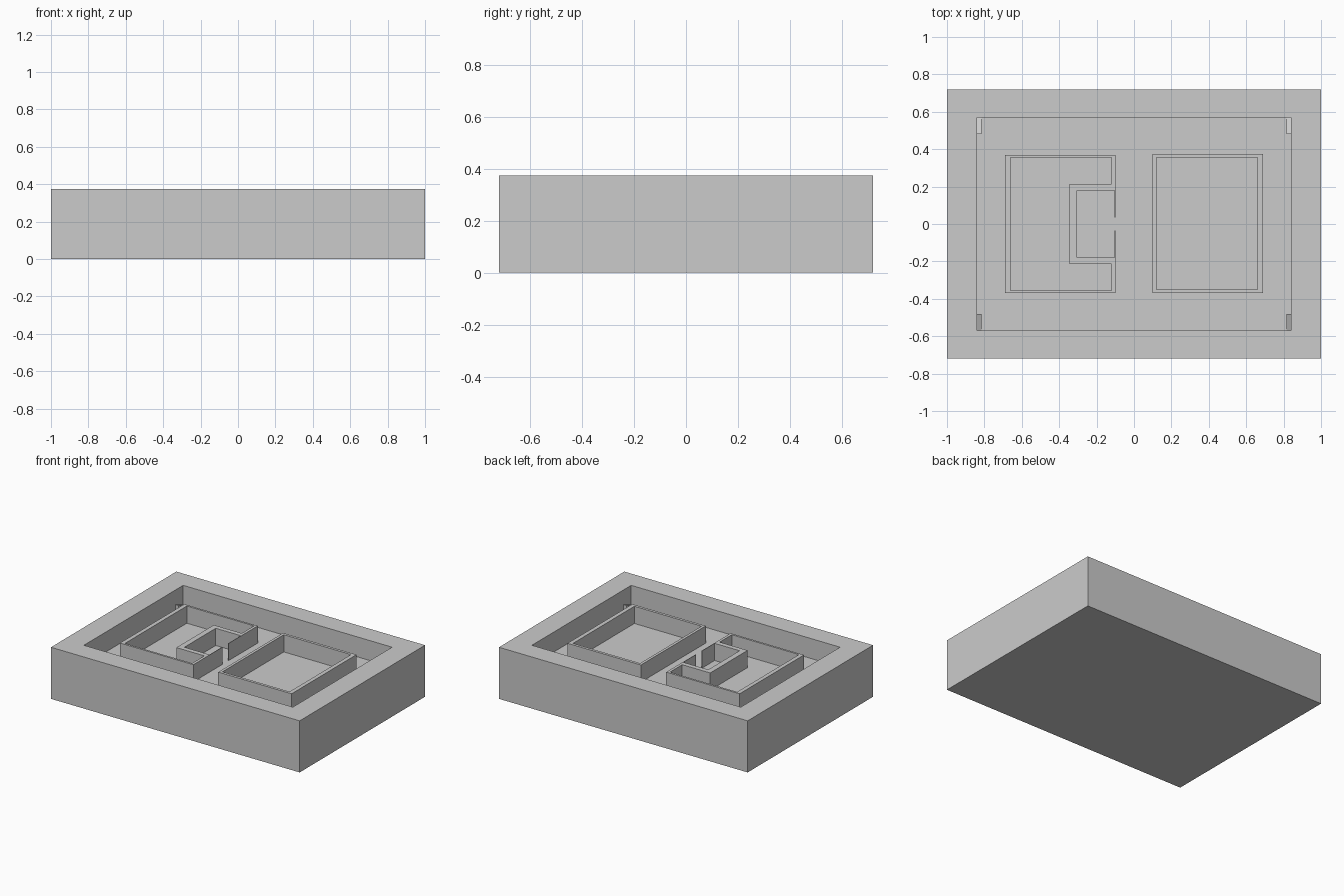
import bpy
import bmesh

cube = bpy.data.objects.get("Cube")
if cube:
    bpy.data.objects.remove(cube, do_unlink=True)

FLOOR, WALL_TOP, RIM = 0.23, 0.355, 0.375
SINK = FLOOR - 0.02

grey = bpy.data.materials.new("light_grey")
grey.use_nodes = True
grey.diffuse_color = (0.6, 0.6, 0.6, 1)
grey.node_tree.nodes["Principled BSDF"].inputs["Base Color"].default_value = (0.6, 0.6, 0.6, 1)


def rect(x0, x1, y0, y1):
    return [(x0, y0), (x1, y0), (x1, y1), (x0, y1)]


def loft(name, loops, capped):
    """Join (outline, height) loops in order; cap the ends or join last to first."""
    bm = bmesh.new()
    rows = [[bm.verts.new((x, y, z)) for x, y in pts] for pts, z in loops]
    pairs = list(zip(rows, rows[1:]))
    if capped:
        bm.faces.new(rows[0])
        bm.faces.new(rows[-1])
    else:
        pairs.append((rows[-1], rows[0]))
    for a, b in pairs:
        n = len(a)
        for i in range(n):
            j = (i + 1) % n
            bm.faces.new((a[i], a[j], b[j], b[i]))
    bmesh.ops.recalc_face_normals(bm, faces=bm.faces)
    mesh = bpy.data.meshes.new(name)
    bm.to_mesh(mesh)
    bm.free()
    mesh.materials.append(grey)
    obj = bpy.data.objects.new(name, mesh)
    bpy.context.collection.objects.link(obj)
    return obj


def wall_ring(name, outer, inner):
    return loft(name, [(outer, SINK), (outer, WALL_TOP), (inner, WALL_TOP), (inner, SINK)], False)


# Block with a rectangular pocket
outer = rect(-1, 1, -0.72, 0.72)
pocket = rect(-0.84, 0.84, -0.57, 0.57)
loft("tray_body", [(outer, 0), (outer, RIM), (pocket, RIM), (pocket, FLOOR)], True)

# Plain rectangular wall
wall_ring("left_wall", rect(0.1, 0.69, -0.37, 0.375), rect(0.12, 0.66, -0.35, 0.355))


# C-shaped wall: lower half of each outline, mirrored in y
def mirror_y(half):
    return half + [(x, -y) for x, y in reversed(half)]


wall_ring("right_c_wall",
          mirror_y([(-0.69, -0.37), (-0.1, -0.37), (-0.1, -0.18), (-0.305, -0.18)]),
          mirror_y([(-0.66, -0.355), (-0.12, -0.355), (-0.12, -0.215), (-0.345, -0.215)]))

# Thin panels narrowing the mouth of the C
for side, y0, y1 in (("front", -0.185, -0.035), ("back", 0.035, 0.185)):
    panel = rect(-0.104, -0.1, y0, y1)
    loft(side + "_mouth_panel", [(panel, SINK), (panel, WALL_TOP)], True)

# Small sloped blocks in the pocket corners, falling toward the end walls
for sx, xname in ((1, "left"), (-1, "right")):
    for sy, yname in ((1, "back"), (-1, "front")):
        base = [(sx * x, sy * y) for x, y in rect(0.815, 0.845, 0.48, 0.57)]
        wedge = loft(f"{yname}_{xname}_corner_wedge", [(base, SINK), (base, FLOOR + 0.005)], True)
        for v in wedge.data.vertices:
            if v.co.z > FLOOR and abs(v.co.y) < 0.5:
                v.co.z = FLOOR + 0.04
